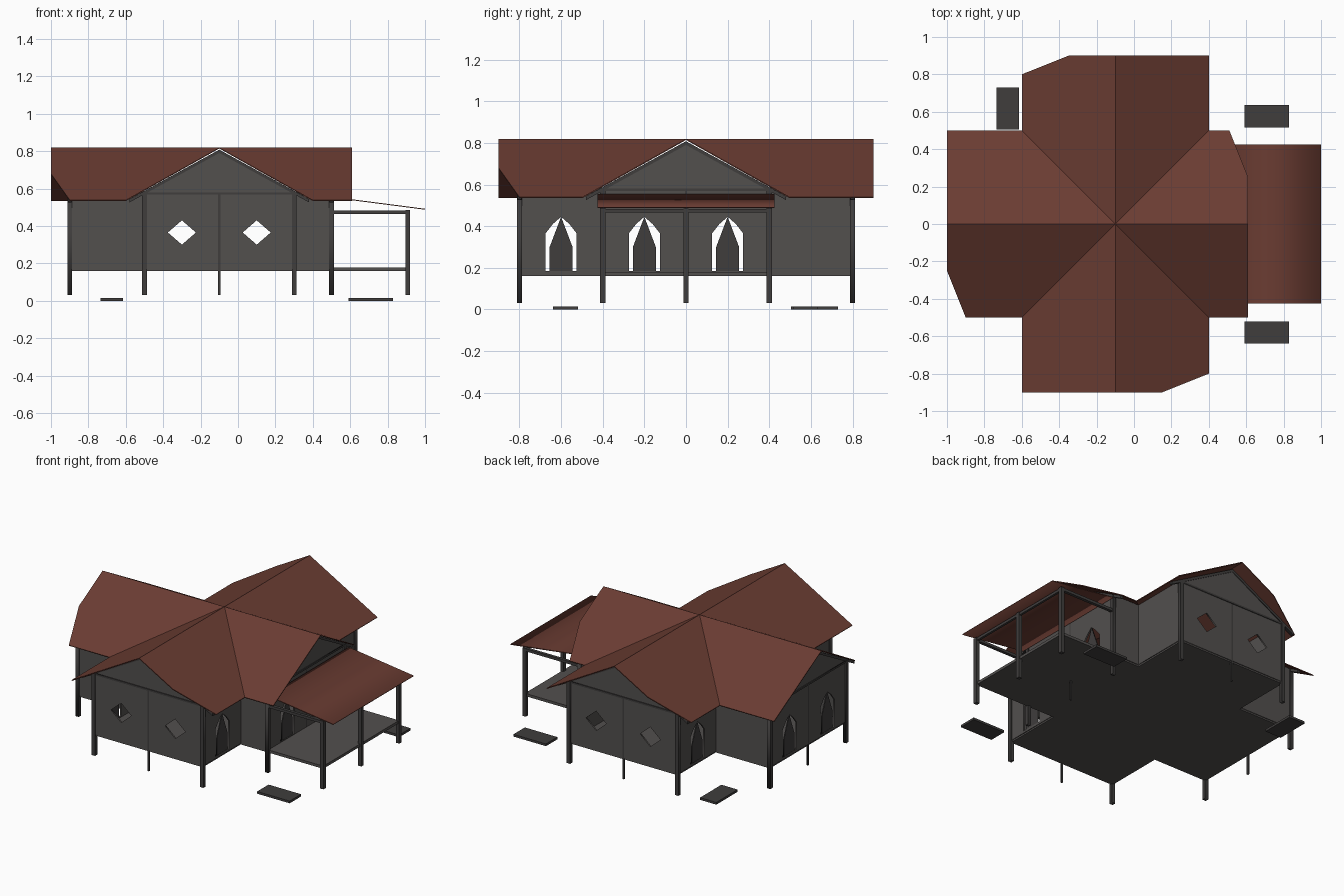
import bpy, bmesh, math
from mathutils import Matrix, Vector

cube = bpy.data.objects.get("Cube")
if cube:
    bpy.data.objects.remove(cube, do_unlink=True)


def material(name, rgb):
    m = bpy.data.materials.new(name)
    m.use_nodes = True
    m.diffuse_color = (*rgb, 1)
    m.node_tree.nodes["Principled BSDF"].inputs["Base Color"].default_value = (*rgb, 1)
    return m


ROOF = material("red_brown_roof", (0.145, 0.045, 0.032))
WALL = material("grey_plaster", (0.085, 0.079, 0.076))
TIMBER = material("dark_timber", (0.05, 0.047, 0.046))

CENTRE = Vector((-0.1, 0, 0))
RIDGE, SLOPE, HALF = 0.82, 0.56, 0.4
# Arm name: outward direction, wall distance, roof distance
ARMS = {
    "left": ((1, 0, 0), 0.6, 0.71),
    "back": ((0, 1, 0), 0.8, 0.9),
    "right": ((-1, 0, 0), 0.8, 0.9),
    "front": ((0, -1, 0), 0.8, 0.9),
}


def link(name, mesh, mat):
    mesh.materials.clear()
    mesh.materials.append(mat)
    ob = bpy.data.objects.new(name, mesh)
    bpy.context.collection.objects.link(ob)
    return ob


def box(name, lo, hi, mat):
    bm = bmesh.new()
    lo, hi = Vector(lo), Vector(hi)
    bmesh.ops.create_cube(bm, size=1, matrix=Matrix.Translation((lo + hi) / 2)
                          @ Matrix.Diagonal((*(hi - lo), 1)))
    mesh = bpy.data.meshes.new(name)
    bm.to_mesh(mesh)
    bm.free()
    return link(name, mesh, mat)


def frame(direction, distance, origin=CENTRE):
    """Upright plane: local x runs along the wall, y is up, z points outward."""
    n, up = Vector(direction), Vector((0, 0, 1))
    m = Matrix((up.cross(n), up, n)).transposed().to_4x4()
    m.translation = origin + n * distance
    return m


def panel(name, outlines, matrix, mat, depth=0.005):
    """Flat plate from an outer outline and hole outlines."""
    curve = bpy.data.curves.new(name, "CURVE")
    curve.dimensions, curve.fill_mode, curve.extrude = "2D", "BOTH", depth
    for points in outlines:
        s = curve.splines.new("POLY")
        s.points.add(len(points) - 1)
        for p, (u, v) in zip(s.points, points):
            p.co = (u, v, 0, 1)
        s.use_cyclic_u = True
    temp = bpy.data.objects.new(name, curve)
    bpy.context.collection.objects.link(temp)
    graph = bpy.context.evaluated_depsgraph_get()
    mesh = bpy.data.meshes.new_from_object(temp.evaluated_get(graph))
    bpy.data.objects.remove(temp, do_unlink=True)
    mesh.transform(matrix)
    return link(name, mesh, mat)


def diamond(u):
    return [(u - 0.075, 0.365), (u, 0.3), (u + 0.075, 0.365), (u, 0.43)]


def arch(u):
    return [(u - 0.075, 0.185), (u + 0.075, 0.185), (u + 0.075, 0.365),
            (u + 0.04, 0.41), (u, 0.445), (u - 0.04, 0.41), (u - 0.075, 0.365)]


def arch_leaf(name, u, matrix):
    outline = [(u - 0.055, 0.18), (u + 0.055, 0.18), (u + 0.055, 0.3), (u, 0.445), (u - 0.055, 0.3)]
    panel(name, [outline], matrix, TIMBER, 0.003)


# Cross-shaped roof: two slopes per arm, one clipped outer corner on each arm
bm = bmesh.new()
for direction, _, reach in ARMS.values():
    d = Vector(direction)
    side = Vector((0, 0, 1)).cross(d)

    def on_roof(along, across):
        p = CENTRE + d * along + side * across
        p.z = RIDGE - SLOPE * abs(across)
        return bm.verts.new(p)

    for outline in ([(0, 0), (reach, 0), (reach, 0.25), (reach - 0.1, 0.5), (0.5, 0.5)],
                    [(0, 0), (0.5, -0.5), (reach, -0.5), (reach, 0)]):
        bm.faces.new([on_roof(*p) for p in outline])
bmesh.ops.remove_doubles(bm, verts=bm.verts, dist=0.0001)
bmesh.ops.recalc_face_normals(bm, faces=bm.faces)
if sum(f.normal.z for f in bm.faces) < 0:
    bmesh.ops.reverse_faces(bm, faces=bm.faces)
mesh = bpy.data.meshes.new("main_roof")
bm.to_mesh(mesh)
bm.free()
roof = link("main_roof", mesh, ROOF)
solid = roof.modifiers.new("thickness", "SOLIDIFY")
solid.thickness, solid.offset = 0.006, -1

# Gable walls, trim and posts at the end of each arm
for name, (direction, reach, _) in ARMS.items():
    m = frame(direction, reach)
    arched = name in ("left", "right")
    holes = [(arch if arched else diamond)(u) for u in (-0.2, 0.2)]
    outer = [(-HALF, 0.17), (HALF, 0.17), (HALF, 0.588), (0, 0.808), (-HALF, 0.588)]
    panel(name + "_gable_wall", [outer] + holes, m, WALL)
    if arched:
        for u in (-0.2, 0.2):
            arch_leaf(name + "_window_leaf", u, m)
    panel(name + "_tie_beam", [[(-HALF, 0.568), (HALF, 0.568), (HALF, 0.58), (-HALF, 0.58)]],
          m, TIMBER, 0.01)
    for s in (-1, 1):
        panel(name + "_rafter", [[(0, 0.79), (0, 0.808), (s * 0.48, 0.544), (s * 0.48, 0.526)]],
              m, TIMBER, 0.01)
    for u, w in ((-HALF, 0.0125), (0, 0.006), (HALF, 0.0125)):
        panel(name + "_post", [[(u - w, 0.03), (u + w, 0.03), (u + w, 0.58), (u - w, 0.58)]],
              m, TIMBER, w)

# Side walls of the arms; the listed ones have an arched opening
ARCHED = {("front", 1), ("front", -1), ("back", 1)}
for name, (direction, reach, _) in ARMS.items():
    d = Vector(direction)
    for s in (-1, 1):
        n = Vector((0, 0, 1)).cross(d) * s
        m = frame(n, HALF, CENTRE)
        # Along-wall axis points toward or away from the arm's end
        a, b = -s * HALF, -s * reach
        outlines = [[(a, 0.17), (b, 0.17), (b, 0.585), (a, 0.585)]]
        if (name, s) in ARCHED:
            outlines.append(arch(-s * 0.6))
            arch_leaf(name + "_side_leaf", -s * 0.6, m)
        panel(name + "_side_wall", outlines, m, WALL)

# Floor slabs
box("main_floor", (-0.9, -0.4, 0.16), (0.5, 0.4, 0.178), WALL)
box("porch_floor", (0.5, -0.4, 0.16), (0.91, 0.4, 0.178), WALL)
for s, name in ((-1, "front_floor"), (1, "back_floor")):
    y = sorted((s * 0.4, s * 0.8))
    box(name, (-0.5, y[0], 0.16), (0.3, y[1], 0.178), WALL)

# Porch posts, beams and lean-to roof
for y in (-0.4, 0, 0.4):
    box("porch_post", (0.895, y - 0.0125, 0.03), (0.92, y + 0.0125, 0.485), TIMBER)
for y in (-0.4, 0.4):
    box("porch_side_beam", (0.5, y - 0.01, 0.465), (0.91, y + 0.01, 0.483), TIMBER)
box("porch_front_beam", (0.9, -0.4, 0.465), (0.915, 0.4, 0.483), TIMBER)
panel("porch_roof", [[(0.52, 0.549), (1, 0.487), (1, 0.492), (0.52, 0.554)]],
      frame((0, -1, 0), 0, Vector()), ROOF, 0.425)

# Ground steps beside the porch and the back door
box("porch_step_back", (0.59, 0.515, 0), (0.83, 0.635, 0.015), TIMBER)
box("porch_step_front", (0.59, -0.64, 0), (0.83, -0.52, 0.015), TIMBER)
box("door_step", (-0.735, 0.505, 0), (-0.615, 0.73, 0.015), TIMBER)
